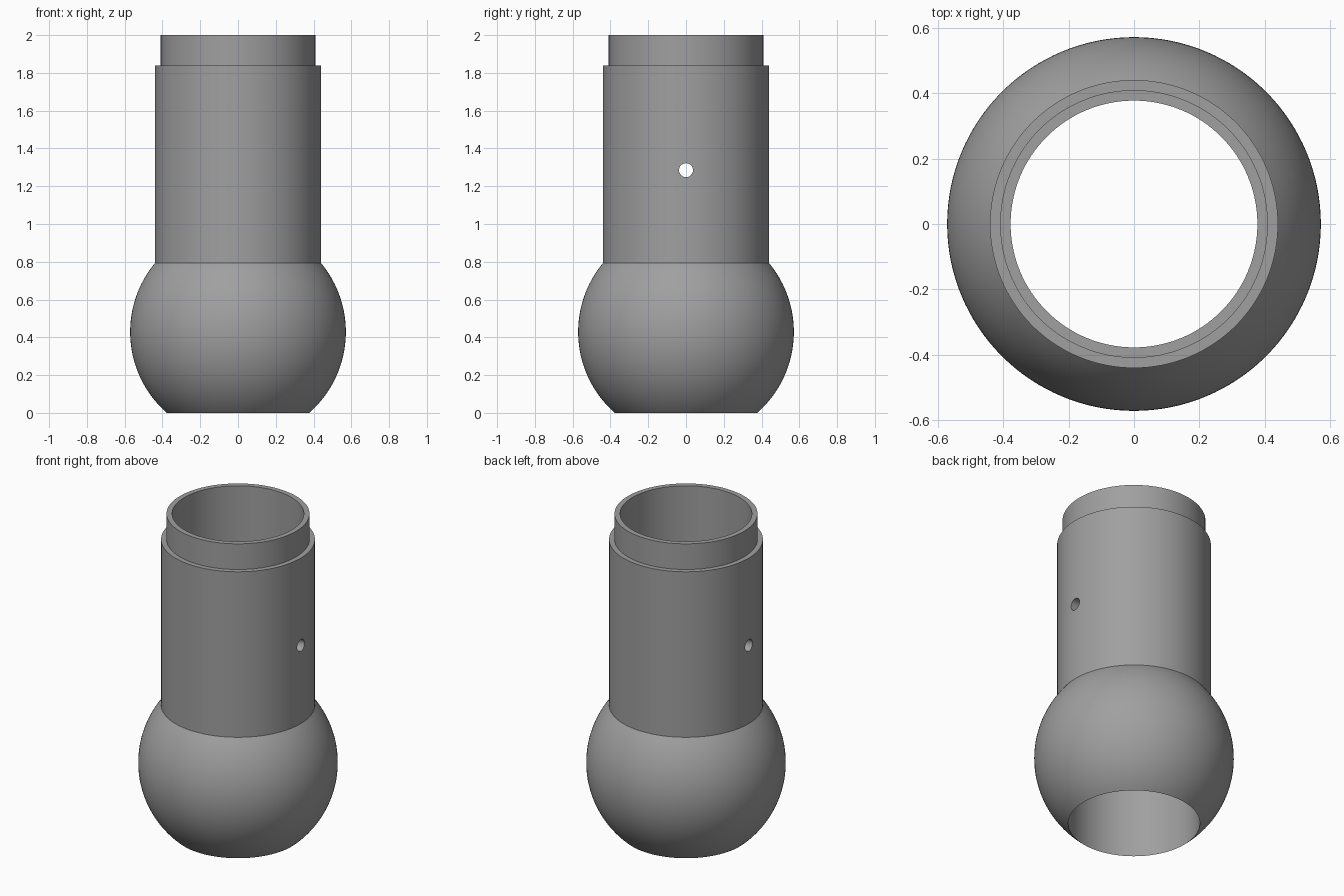
import bpy, bmesh, math

if "Cube" in bpy.data.objects:
    bpy.data.objects.remove(bpy.data.objects["Cube"])

SEG = 128
BORE, NECK, TUBE, BALL = 0.377, 0.409, 0.44, 0.571
BALL_Z = math.sqrt(BALL**2 - BORE**2)               # ball is cut flat where the bore meets z = 0
JOIN_Z = BALL_Z + math.sqrt(BALL**2 - TUBE**2)      # ball meets the tube
STEP_Z, TOP_Z, HOLE_Z, HOLE_R = 1.838, 2.0, 1.285, 0.037

grey = bpy.data.materials.new("grey")
grey.diffuse_color = (0.35, 0.35, 0.35, 1)
grey.use_nodes = True
grey.node_tree.nodes["Principled BSDF"].inputs["Base Color"].default_value = grey.diffuse_color

# Closed profile: ball arc, tube, stepped neck, straight bore
a0 = math.atan2(-BALL_Z, BORE)
a1 = math.atan2(JOIN_Z - BALL_Z, TUBE)
N = 40
profile = [(BALL * math.cos(a0 + (a1 - a0) * i / N),
            BALL_Z + BALL * math.sin(a0 + (a1 - a0) * i / N)) for i in range(N + 1)]
profile += [(TUBE, STEP_Z), (NECK, STEP_Z), (NECK, TOP_Z), (BORE, TOP_Z)]

# Revolve the profile into one hollow body
bm = bmesh.new()
rings = []
for s in range(SEG):
    t = 2 * math.pi * s / SEG
    rings.append([bm.verts.new((r * math.cos(t), r * math.sin(t), max(z, 0))) for r, z in profile])
for s in range(SEG):
    p, q = rings[s], rings[(s + 1) % SEG]
    for i in range(len(profile)):
        j = (i + 1) % len(profile)
        bm.faces.new((p[i], q[i], q[j], p[j]))
bmesh.ops.recalc_face_normals(bm, faces=bm.faces)
mesh = bpy.data.meshes.new("ball_ended_tube")
bm.to_mesh(mesh)
bm.free()
mesh.materials.append(grey)
body = bpy.data.objects.new("ball_ended_tube", mesh)
bpy.context.collection.objects.link(body)

# Cross hole through both walls, along x
bpy.ops.mesh.primitive_cylinder_add(vertices=32, radius=HOLE_R, depth=1.2,
                                    location=(0, 0, HOLE_Z), rotation=(0, math.pi / 2, 0))
cutter = bpy.context.object
cutter.name = "hole_cutter"
cutter.hide_render = True
cutter.data.materials.append(grey)

bpy.ops.object.select_all(action='DESELECT')
body.select_set(True)
bpy.context.view_layer.objects.active = body
mod = body.modifiers.new("cross_hole", 'BOOLEAN')
mod.operation = 'DIFFERENCE'
mod.solver = 'EXACT'
mod.object = cutter
bpy.ops.object.modifier_apply(modifier=mod.name)
bpy.data.objects.remove(cutter)

# Smooth shading with crisp steps
bpy.ops.object.shade_smooth_by_angle(angle=math.radians(20))
